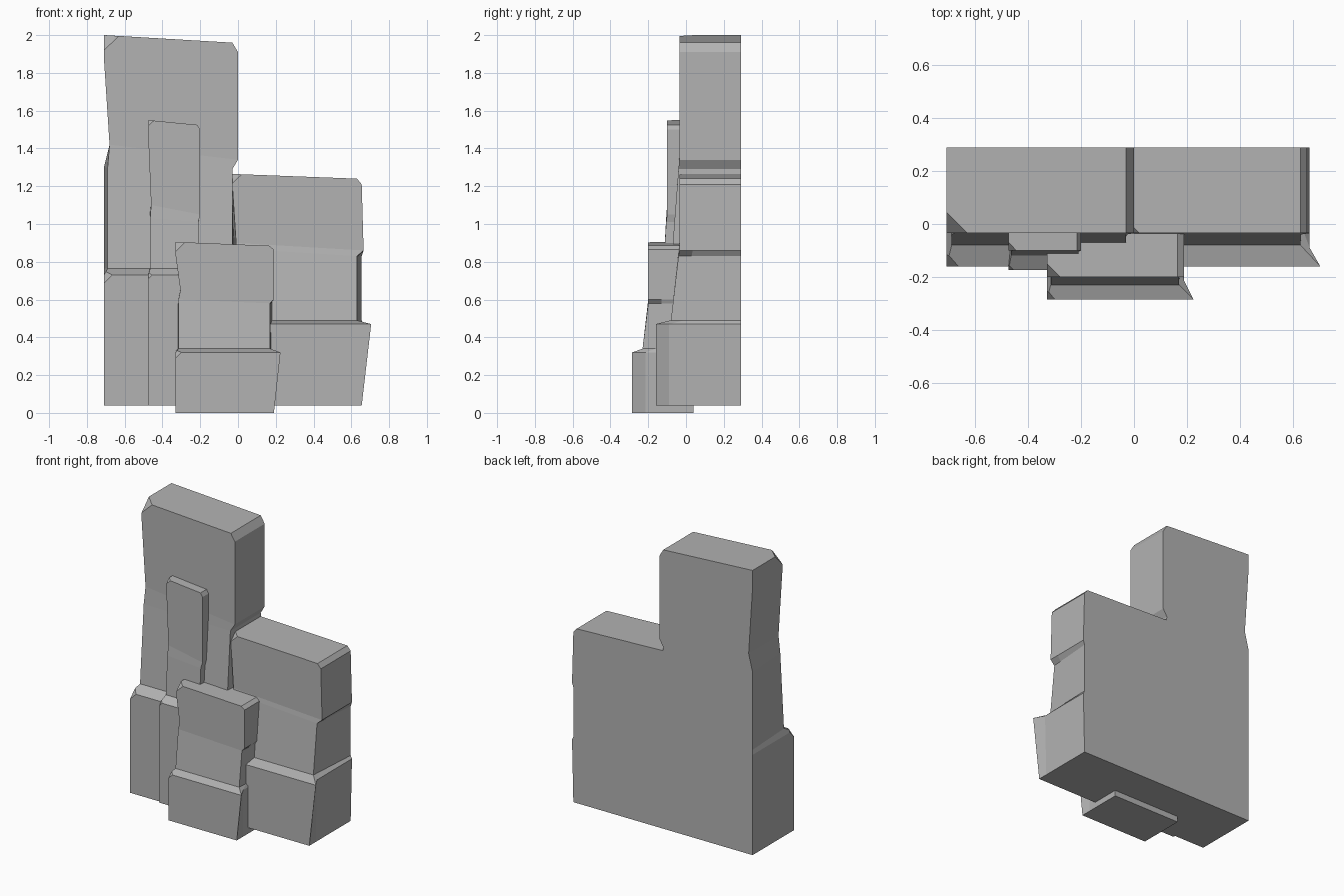
import bpy
import bmesh

cube = bpy.data.objects.get("Cube")
if cube:
    bpy.data.objects.remove(cube)

stone = bpy.data.materials.new("grey stone")
stone.use_nodes = True
grey = (0.45, 0.45, 0.45, 1)
stone.diffuse_color = grey
stone.node_tree.nodes["Principled BSDF"].inputs["Base Color"].default_value = grey


def section(bm, back, z_left, z_right, left, right, front, back_left=None, back_right=None):
    """One outline of a pillar; the right side has a fold just behind its front edge."""
    back_left = left if back_left is None else back_left
    back_right = right if back_right is None else back_right
    flared = right > back_right
    fold = back_right if flared else right + (back_right - right) * 0.2
    points = [
        (left, front, z_left),
        (right, front, z_right),
        (fold, front + 0.07, z_right),
        (back_right, back, z_right),
        (back_left, back, z_left),
    ]
    return [bm.verts.new(p) for p in points]


def pillar(name, back, sections, top_chip, ledge_chip):
    """Loft the outlines, cap the ends and chip the front left corners."""
    bm = bmesh.new()
    rings = [section(bm, back, *s) for s in sections]
    for low, high in zip(rings, rings[1:]):
        for i in range(len(low)):
            j = (i + 1) % len(low)
            bm.faces.new((low[i], low[j], high[j], high[i]))
    bm.faces.new(rings[0][::-1])
    bm.faces.new(rings[-1])
    for corner, size in ((rings[-1][0], top_chip), (rings[1][0], ledge_chip)):
        bmesh.ops.bevel(bm, geom=[corner], offset=size, offset_type='OFFSET',
                        segments=1, profile=0.5, affect='VERTICES', clamp_overlap=True)
    bmesh.ops.recalc_face_normals(bm, faces=bm.faces)
    mesh = bpy.data.meshes.new(name)
    bm.to_mesh(mesh)
    bm.free()
    mesh.materials.append(stone)
    obj = bpy.data.objects.new(name, mesh)
    bpy.context.collection.objects.link(obj)
    return obj


# Tall back pillar: footing, ledge, leaning waist, head with sloped top
pillar("tall_pillar", 0.29, [
    (0.04, 0.04, -0.71, 0, -0.16),
    (0.73, 0.73, -0.71, 0, -0.16),
    (0.765, 0.765, -0.69, -0.03, -0.08, -0.71, 0),
    (1.3, 1.29, -0.69, -0.03, -0.04, -0.71, -0.03),
    (1.42, 1.34, -0.68, 0, -0.035),
    (1.88, 1.91, -0.71, 0, -0.035),
    (2, 1.96, -0.71, -0.03, -0.035),
], 0.08, 0.045)

# Wide pillar beside it, with a flared footing
pillar("wide_pillar", 0.29, [
    (0.04, 0.04, -0.04, 0.655, -0.16),
    (0.47, 0.47, -0.04, 0.705, -0.16, -0.04, 0.665),
    (0.49, 0.49, -0.02, 0.63, -0.08, -0.03, 0.655),
    (0.87, 0.83, -0.01, 0.63, -0.04, -0.03, 0.655),
    (0.9, 0.86, -0.01, 0.665, -0.035, -0.03),
    (1.21, 1.21, -0.03, 0.655, -0.035),
    (1.265, 1.24, -0.03, 0.63, -0.035),
], 0.05, 0.03)

# Slim pillar against the front of the tall one
pillar("slim_pillar", 0.1, [
    (0.04, 0.04, -0.475, -0.2, -0.175),
    (0.73, 0.73, -0.475, -0.2, -0.175),
    (0.765, 0.765, -0.465, -0.21, -0.12, -0.475, -0.2),
    (1.03, 1.01, -0.465, -0.21, -0.105, -0.475, -0.2),
    (1.1, 1.05, -0.46, -0.2, -0.1),
    (1.46, 1.5, -0.475, -0.2, -0.1),
    (1.55, 1.525, -0.475, -0.215, -0.1),
], 0.03, 0.02)

# Short front pillar standing slightly lower than the rest
pillar("short_pillar", 0.04, [
    (0, 0, -0.33, 0.19, -0.285),
    (0.32, 0.32, -0.33, 0.225, -0.285, -0.33, 0.19),
    (0.34, 0.34, -0.315, 0.17, -0.23, -0.33, 0.19),
    (0.6, 0.58, -0.315, 0.17, -0.2, -0.32, 0.19),
    (0.65, 0.6, -0.305, 0.19, -0.2),
    (0.83, 0.865, -0.33, 0.19, -0.2),
    (0.905, 0.885, -0.33, 0.165, -0.2),
], 0.05, 0.03)
